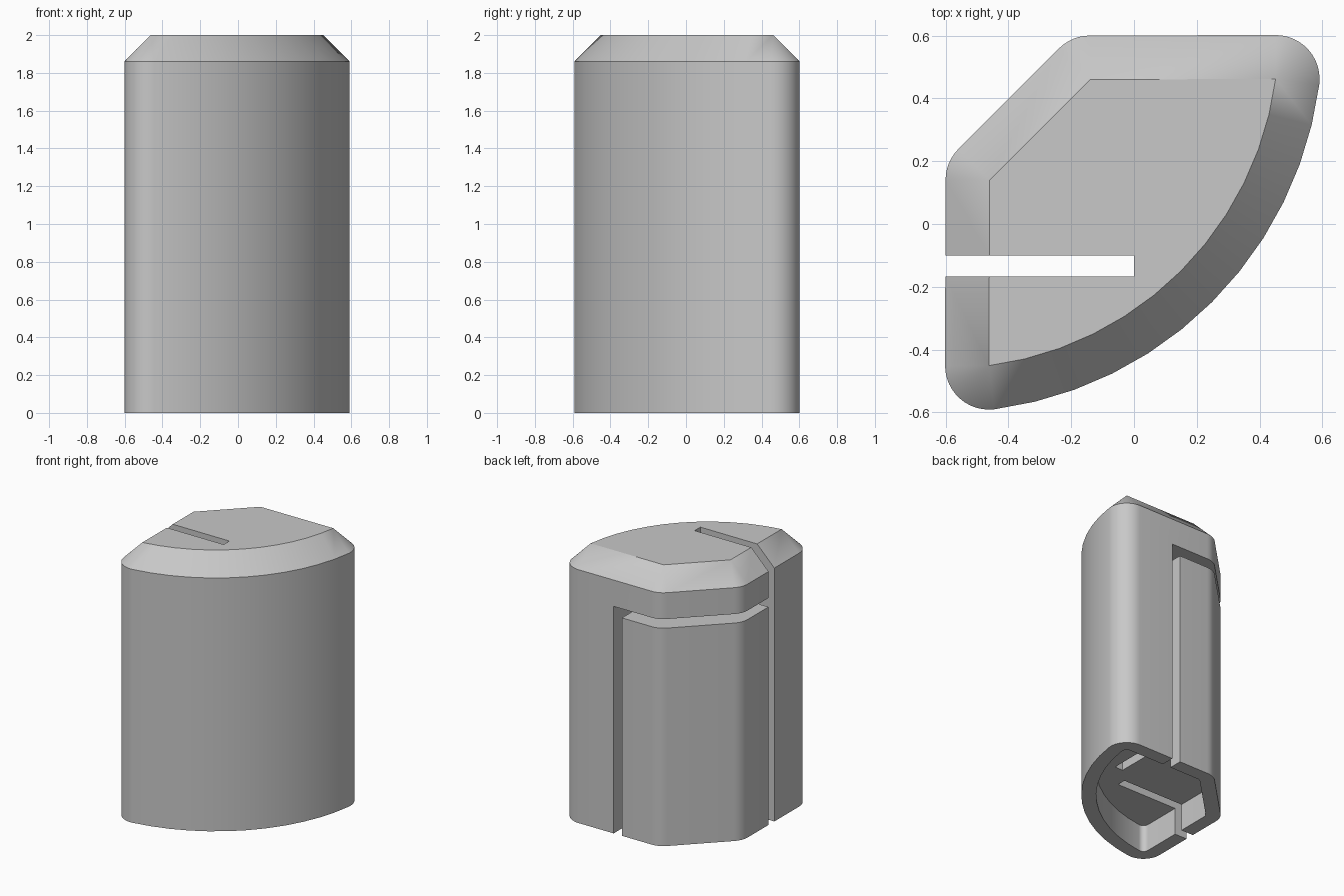
import bpy, bmesh
from math import radians, cos, sin
from mathutils import Vector

default = bpy.data.objects.get("Cube")
if default:
    bpy.data.objects.remove(default, do_unlink=True)

SLIT = 1 / 15      # width of every slit
CORE = 0.46        # corner centres of the outline
ROUND = 0.14       # corner radius, also the top chamfer
ARC_CENTRE = Vector((-0.6, 0.6))
ARC_RADIUS = 1.06
ARC_END = 7.5      # degrees trimmed from each end of the curved wall

grey = bpy.data.materials.new("plain grey")
grey.use_nodes = True
grey.diffuse_color = (0.58, 0.58, 0.58, 1)
grey.node_tree.nodes["Principled BSDF"].inputs["Base Color"].default_value = grey.diffuse_color


def direction(degrees):
    return Vector((cos(radians(degrees)), sin(radians(degrees))))


def sweep(start, end, steps):
    return [start + (end - start) * i / steps for i in range(steps + 1)]


def outline():
    """Pairs of core point and outward direction, counter-clockwise."""
    first = ARC_CENTRE + ARC_RADIUS * direction(ARC_END - 90)
    last = ARC_CENTRE + ARC_RADIUS * direction(-ARC_END)
    pairs = [(ARC_CENTRE + ARC_RADIUS * direction(a), direction(a))
             for a in sweep(ARC_END - 90, -ARC_END, 12)]
    corners = [(last, -ARC_END, 90, 12),
               (Vector((-0.14, CORE)), 90, 135, 6),
               (Vector((-CORE, 0.14)), 135, 180, 6),
               (first, 180, 270 + ARC_END, 12)]
    for point, start, end, steps in corners:
        pairs += [(point, direction(a)) for a in sweep(start, end, steps)]
    return pairs


def make_object(name, bm):
    mesh = bpy.data.meshes.new(name)
    bm.to_mesh(mesh)
    bm.free()
    obj = bpy.data.objects.new(name, mesh)
    bpy.context.collection.objects.link(obj)
    return obj


# Body: recess ceiling, recess rim, base, chamfer start, flat top
def make_body():
    bm = bmesh.new()
    pairs = outline()
    rings = []
    for offset, z in [(0.04, 0.2), (0.04, 0), (ROUND, 0), (ROUND, 2 - ROUND), (0, 2)]:
        rings.append([bm.verts.new((*(p + d * offset), z)) for p, d in pairs])
    for low, high in zip(rings, rings[1:]):
        for i in range(len(pairs)):
            j = (i + 1) % len(pairs)
            bm.faces.new((low[i], low[j], high[j], high[i]))
    bm.faces.new(rings[0][::-1])
    bm.faces.new(rings[-1])
    bmesh.ops.remove_doubles(bm, verts=bm.verts[:], dist=0.0005)
    bmesh.ops.recalc_face_normals(bm, faces=bm.faces[:])
    body = make_object("slotted_body", bm)
    body.data.materials.append(grey)
    return body


def make_cutter(name, low, high):
    bm = bmesh.new()
    bmesh.ops.create_cube(bm, size=1)
    for v in bm.verts:
        v.co = [h if c > 0 else l for c, l, h in zip(v.co, low, high)]
    cutter = make_object(name, bm)
    cutter.data.materials.append(grey)
    cutter.hide_render = True
    return cutter


body = make_body()
edge = 0.1 + SLIT
shelf = 1.6

# Slits that free the corner block: side, back, and level with the shelf
cutters = [
    make_cutter("side_slit", (-1, -edge, -1), (0, -0.1, 3)),
    make_cutter("back_slit", (0.1, 0, -1), (edge, 1, shelf + SLIT / 2)),
    make_cutter("shelf_slit", (-1, -edge, shelf), (edge, 1, shelf + SLIT)),
]

bpy.ops.object.select_all(action="DESELECT")
body.select_set(True)
bpy.context.view_layer.objects.active = body
for cutter in cutters:
    cut = body.modifiers.new(cutter.name, "BOOLEAN")
    cut.operation = "DIFFERENCE"
    cut.solver = "EXACT"
    cut.object = cutter
    bpy.ops.object.modifier_apply(modifier=cut.name)
    bpy.data.objects.remove(cutter, do_unlink=True)

bpy.ops.object.shade_smooth_by_angle(angle=radians(30))
